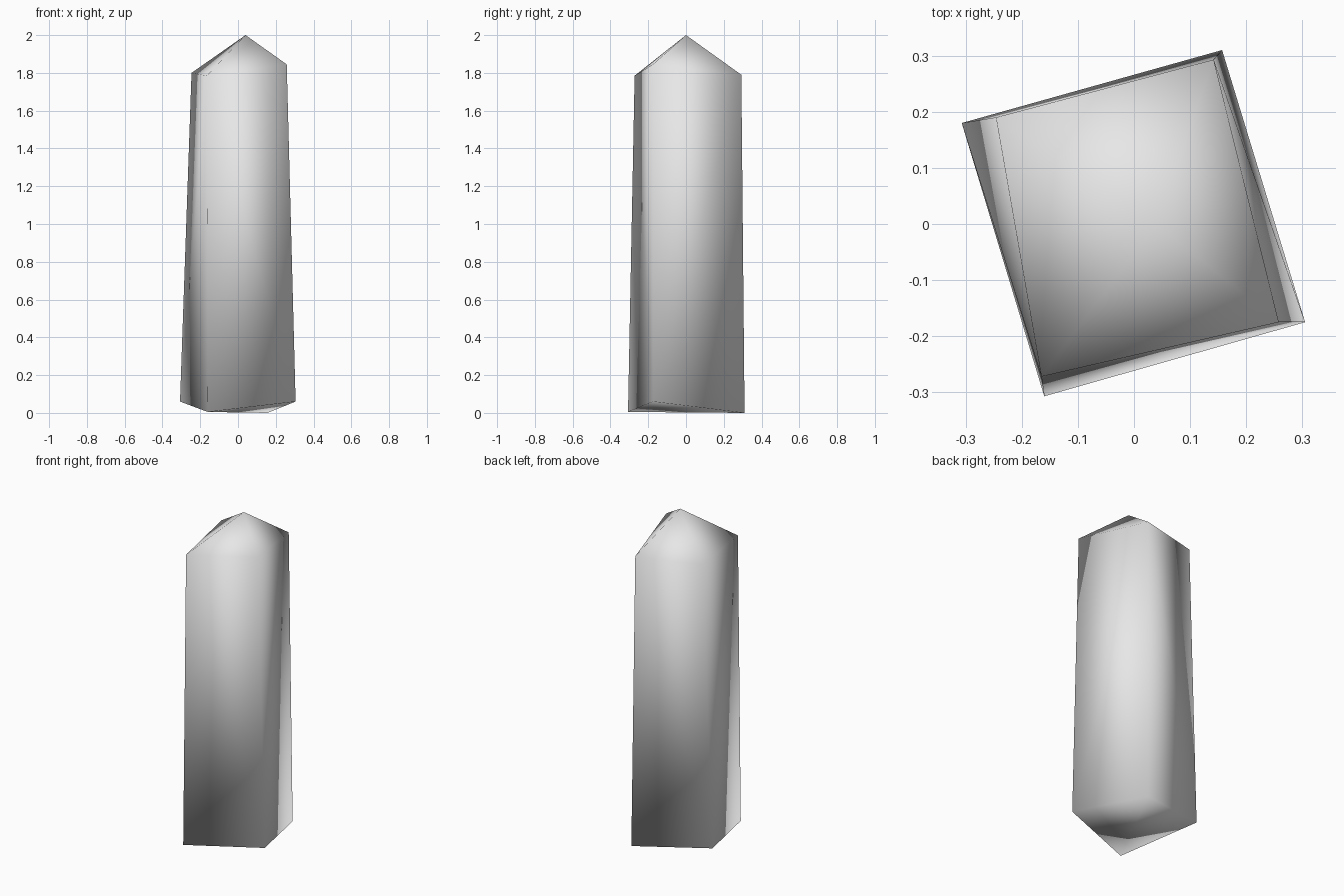
import bpy
import bmesh

cube = bpy.data.objects.get("Cube")
if cube:
    bpy.data.objects.remove(cube, do_unlink=True)

# Single grey stone colour
stone = bpy.data.materials.new("stone_grey")
stone.use_nodes = True
grey = (0.8, 0.8, 0.8, 1.0)
stone.diffuse_color = grey
stone.node_tree.nodes["Principled BSDF"].inputs["Base Color"].default_value = grey

# Corner rings of the twisted, tapering shaft, counter-clockwise from the front
foot = [(-0.16, -0.307, 0.005), (0.305, -0.175, 0.06), (0.157, 0.31, 0.0), (-0.307, 0.18, 0.06)]
shoulder = [(-0.165, -0.272, 1.785), (0.258, -0.175, 1.845), (0.142, 0.293, 1.79), (-0.246, 0.19, 1.80)]
tip = (0.04, 0.0, 2.0)

bm = bmesh.new()
low = [bm.verts.new(p) for p in foot]
high = [bm.verts.new(p) for p in shoulder]
apex = bm.verts.new(tip)

# Four sides and the pointed cap
for i in range(4):
    j = (i + 1) % 4
    bm.faces.new((low[i], low[j], high[j], high[i]))
    bm.faces.new((high[i], high[j], apex))

# Underside, folded along its low diagonal
bm.faces.new((low[0], low[2], low[1]))
bm.faces.new((low[0], low[3], low[2]))

bmesh.ops.recalc_face_normals(bm, faces=bm.faces)
bmesh.ops.triangulate(bm, faces=bm.faces)
for face in bm.faces:
    face.smooth = True

mesh = bpy.data.meshes.new("stone_pillar")
bm.to_mesh(mesh)
bm.free()
mesh.materials.append(stone)
pillar = bpy.data.objects.new("stone_pillar", mesh)
bpy.context.collection.objects.link(pillar)
